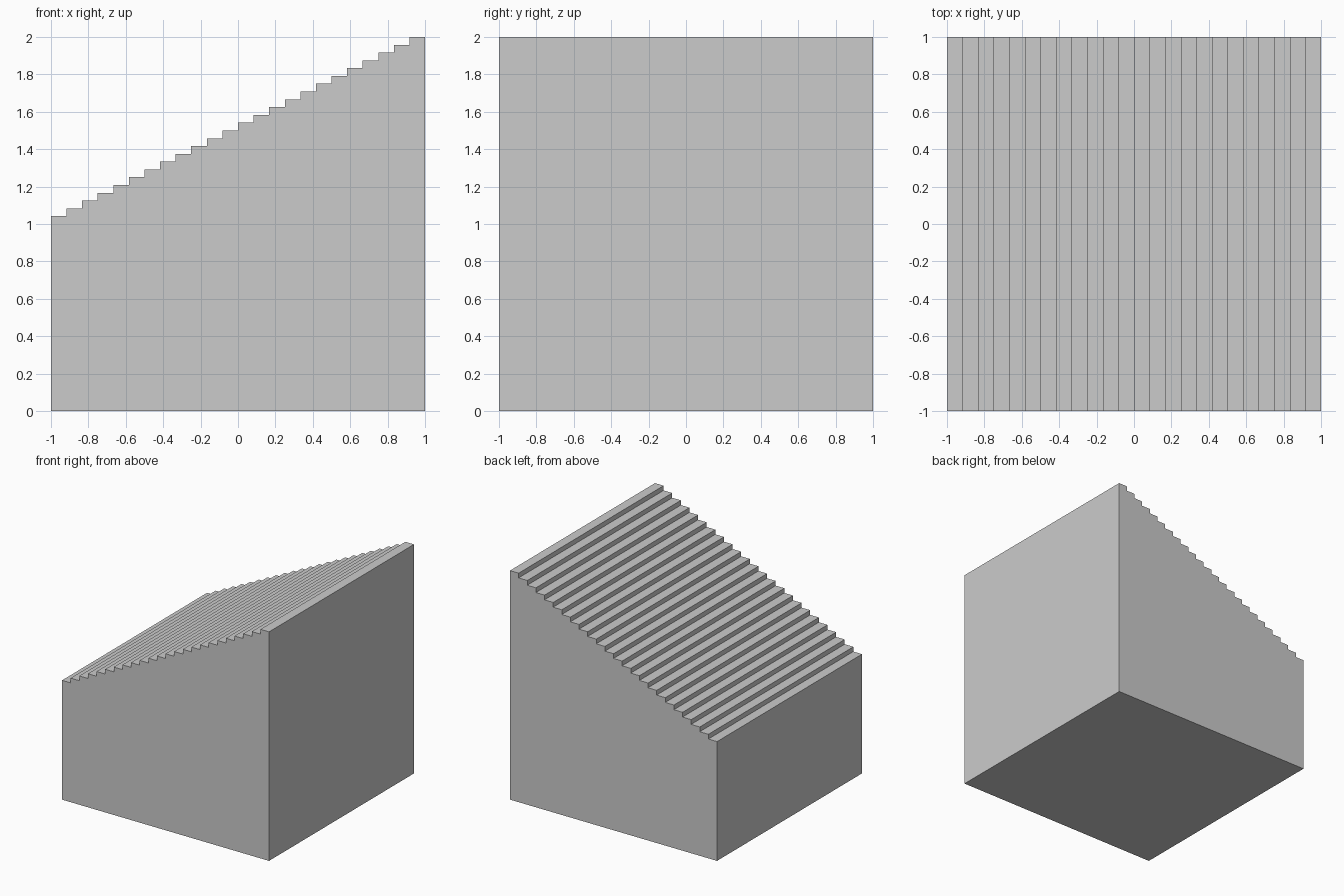
import bpy, bmesh

if "Cube" in bpy.data.objects:
    bpy.data.objects.remove(bpy.data.objects["Cube"])

STEPS = 24
RUN = 2 / STEPS
RISE = 1 / STEPS

# Side profile: flat base with a staircase rising towards +x
profile = [(1, 0), (-1, 0)]
for i in range(STEPS):
    z = 1 + (i + 1) * RISE
    profile += [(-1 + i * RUN, z), (-1 + (i + 1) * RUN, z)]

# Extrude the profile across the full depth
bm = bmesh.new()
face = bm.faces.new([bm.verts.new((x, -1, z)) for x, z in profile])
result = bmesh.ops.extrude_face_region(bm, geom=[face], use_keep_orig=True)
new_verts = [g for g in result["geom"] if isinstance(g, bmesh.types.BMVert)]
bmesh.ops.translate(bm, verts=new_verts, vec=(0, 2, 0))
bmesh.ops.recalc_face_normals(bm, faces=bm.faces[:])

mesh = bpy.data.meshes.new("stepped_ramp_block")
bm.to_mesh(mesh)
bm.free()
block = bpy.data.objects.new("stepped_ramp_block", mesh)
bpy.context.collection.objects.link(block)
